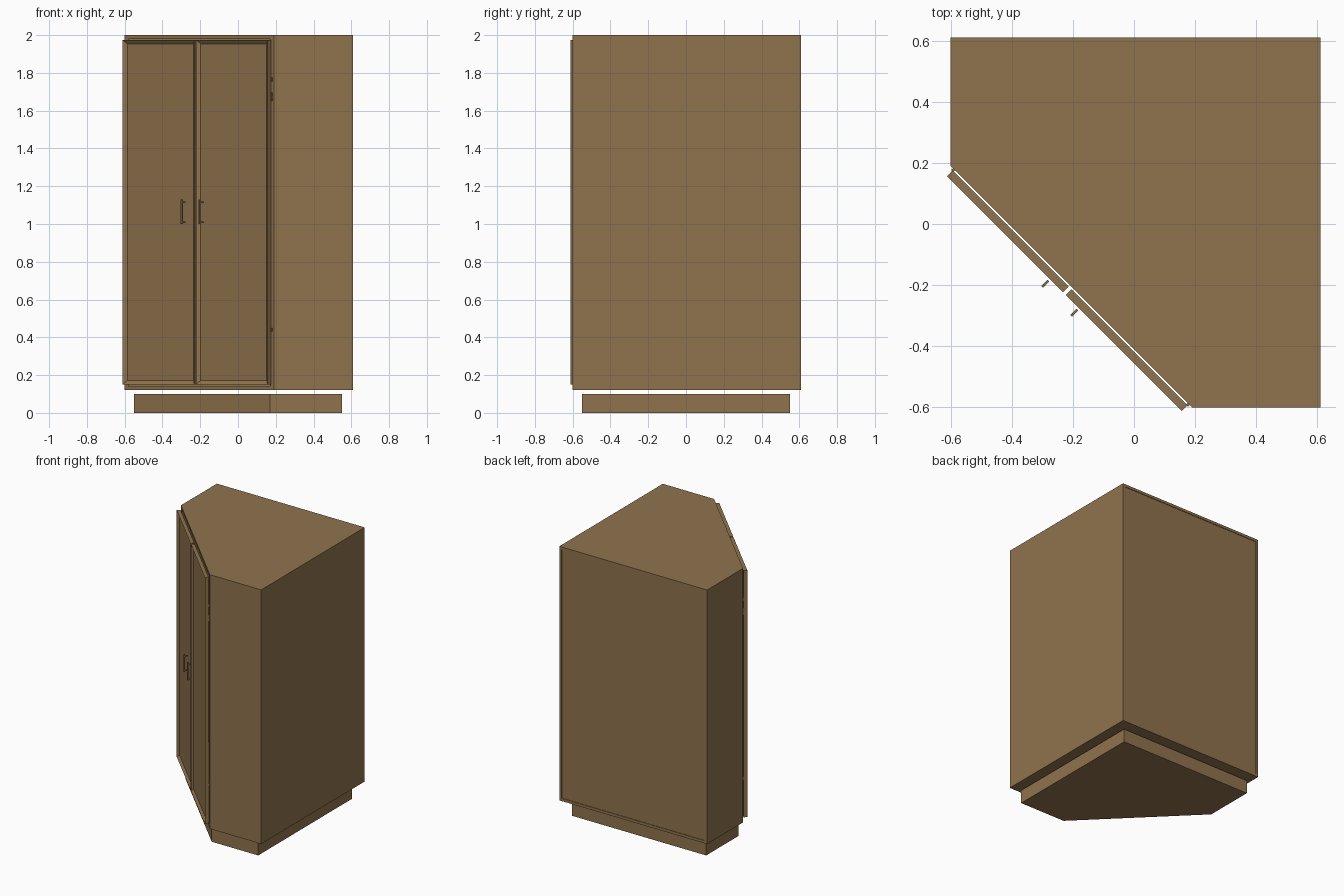
import bpy, bmesh, math
from mathutils import Vector

if "Cube" in bpy.data.objects:
    bpy.data.objects.remove(bpy.data.objects["Cube"])

R2 = math.sqrt(2)
wood = bpy.data.materials.new("brown_wood")
wood.diffuse_color = (0.28, 0.172, 0.076, 1)
wood.use_nodes = True
wood.node_tree.nodes["Principled BSDF"].inputs["Base Color"].default_value = wood.diffuse_color


def finish(name, bm):
    bmesh.ops.recalc_face_normals(bm, faces=bm.faces[:])
    me = bpy.data.meshes.new(name)
    bm.to_mesh(me)
    bm.free()
    me.materials.append(wood)
    ob = bpy.data.objects.new(name, me)
    bpy.context.collection.objects.link(ob)
    return ob


def prism_bm(pts, z0, z1):
    bm = bmesh.new()
    face = bm.faces.new([bm.verts.new((x, y, z0)) for x, y in pts])
    ext = bmesh.ops.extrude_face_region(bm, geom=[face])
    top = [g for g in ext["geom"] if isinstance(g, bmesh.types.BMVert)]
    bmesh.ops.translate(bm, verts=top, vec=(0, 0, z1 - z0))
    bmesh.ops.recalc_face_normals(bm, faces=bm.faces[:])
    return bm


def prism(name, pts, z0, z1):
    return finish(name, prism_bm(pts, z0, z1))


def diag(s, n):
    # s runs along the diagonal front, n points outward from it
    return ((s - n) / R2, (-s - n) / R2)


def diag_rect(s0, s1, n0, n1):
    return [diag(s0, n0), diag(s1, n0), diag(s1, n1), diag(s0, n1)]


# plinth
prism("plinth", [(-.55, .55), (.55, .55), (.55, -.55), (.17, -.55), (-.55, .17)], 0, .10)

# cabinet panels
outline = [(-.6, .61), (.61, .61), (.61, -.6), (.19, -.6), (-.6, .19)]
prism("bottom_panel", outline, .12, .14)
prism("top_panel", outline, 1.98, 2.0)
prism("left_side_panel", [(-.6, .61), (-.58, .61), (-.58, .17), (-.6, .19)], .14, 1.98)
prism("front_side_panel", [(.61, -.6), (.19, -.6), (.17, -.58), (.61, -.58)], .14, 1.98)
prism("right_wall_panel", [(.59, -.58), (.61, -.58), (.61, .61), (.59, .61)], .14, 1.98)
prism("back_panel", [(-.58, .59), (.59, .59), (.59, .606), (-.58, .606)], .14, 1.98)

out = Vector((-1, -1, 0)).normalized()
for side, k in (("left", -1), ("right", 1)):
    # door with a sunken panel inside a narrow frame
    bm = prism_bm(diag_rect(k * .006, k * .543, .296, .322), .15, 1.975)
    front = max(bm.faces, key=lambda f: f.normal.dot(out))
    bmesh.ops.inset_region(bm, faces=[front], thickness=.03)
    bmesh.ops.translate(bm, verts=front.verts[:], vec=-out * .015)
    finish(side + "_door", bm)

    # handle: upright bar on two posts
    s = k * .067
    prism(side + "_handle_bar", diag_rect(s - .004, s + .004, .350, .358), 1.0, 1.13)
    for i, z in enumerate((1.01, 1.115)):
        prism(f"{side}_handle_post_{i}", diag_rect(s - .004, s + .004, .329, .352), z - .004, z + .004)

    # hinges at the outer door edge
    for i, z in enumerate((.44, 1.66, 1.685, 1.765)):
        prism(f"{side}_hinge_{i}", diag_rect(k * .538, k * .548, .288, .298), z - .01, z + .01)
